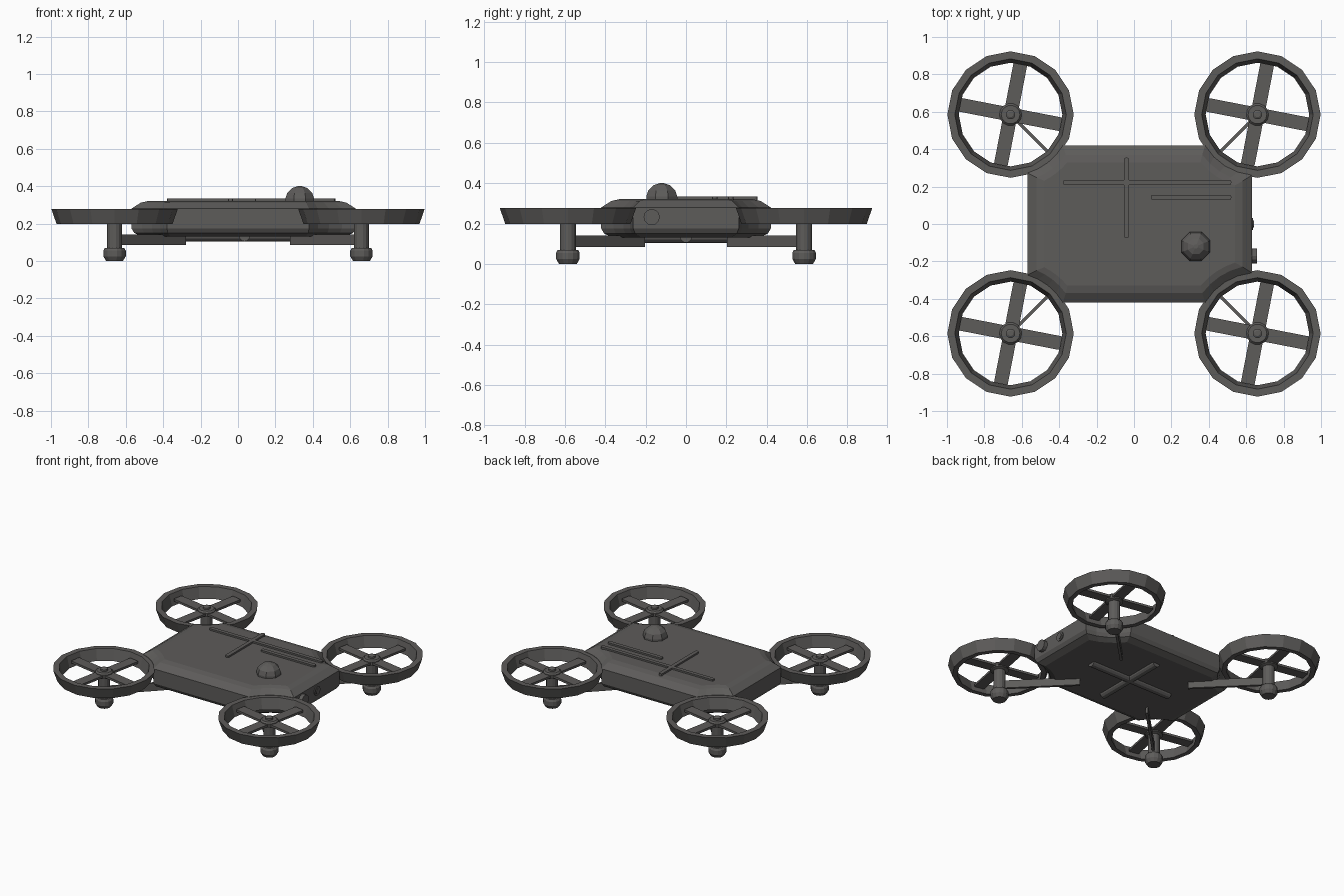
import bpy, bmesh, math
from mathutils import Matrix, Vector

if "Cube" in bpy.data.objects:
    bpy.data.objects.remove(bpy.data.objects["Cube"])

grey = bpy.data.materials.new("dark_grey")
grey.diffuse_color = (0.11, 0.106, 0.102, 1)
grey.use_nodes = True
grey.node_tree.nodes["Principled BSDF"].inputs["Base Color"].default_value = grey.diffuse_color

RX, RY = 0.66, 0.585          # rotor centres


def finish(name, bm):
    bmesh.ops.recalc_face_normals(bm, faces=bm.faces)
    me = bpy.data.meshes.new(name)
    bm.to_mesh(me)
    bm.free()
    me.materials.append(grey)
    ob = bpy.data.objects.new(name, me)
    bpy.context.collection.objects.link(ob)
    return ob


def loft(name, rings, closed=False):
    """Skin a stack of equal-length point loops; cap the ends or join them."""
    bm = bmesh.new()
    vs = [[bm.verts.new(p) for p in r] for r in rings]
    n = len(vs[0])
    pairs = list(zip(vs, vs[1:])) + ([(vs[-1], vs[0])] if closed else [])
    for a, b in pairs:
        for i in range(n):
            j = (i + 1) % n
            bm.faces.new((a[i], a[j], b[j], b[i]))
    if not closed:
        bm.faces.new(vs[0][::-1])
        bm.faces.new(vs[-1])
    return finish(name, bm)


def lathe(name, profile, sides, centre, closed=False, turn=0.0):
    """Revolve (radius, height) pairs about the vertical axis."""
    cx, cy = centre
    return loft(name, [[(cx + r * math.cos(turn + math.tau * i / sides),
                         cy + r * math.sin(turn + math.tau * i / sides), z)
                        for i in range(sides)] for r, z in profile], closed)


def box(name, size, loc, angle=0.0, bevel=0.0):
    bm = bmesh.new()
    bmesh.ops.create_cube(bm, size=1, matrix=Matrix.Diagonal((*size, 1)))
    if bevel:
        edges = [e for e in bm.edges
                 if abs((e.verts[0].co - e.verts[1].co).z) > 1e-4]
        bmesh.ops.bevel(bm, geom=edges, offset=bevel, segments=2,
                        profile=0.5, affect='EDGES')
    bm.transform(Matrix.Translation(loc) @ Matrix.Rotation(angle, 4, 'Z'))
    return finish(name, bm)


def rod(name, radius, length, loc, axis, sides=12):
    bm = bmesh.new()
    turn = Vector((0, 0, 1)).rotation_difference(Vector(axis)).to_matrix().to_4x4()
    bmesh.ops.create_cone(bm, cap_ends=True, segments=sides, radius1=radius,
                          radius2=radius, depth=length,
                          matrix=Matrix.Translation(loc) @ turn)
    return finish(name, bm)


# Body: rounded-edge slab whose corners are scooped out around the rotor guards
def outline(inset, z):
    x0, x1, y = -0.57 + inset, 0.63 - inset, 0.42 - inset
    r = 0.325 + inset * 0.8
    pts = []
    for sx, sy in ((1, 1), (-1, 1), (-1, -1), (1, -1)):
        xe = x1 if sx > 0 else x0
        ex, ey = abs(xe) - RX, y - RY
        # arc from the side edge to the front/back edge, about the rotor centre
        a0 = math.atan2(-math.sqrt(r * r - ex * ex), ex)
        a1 = math.atan2(ey, -math.sqrt(r * r - ey * ey))
        a0, a1 = a0 % math.tau, a1 % math.tau
        arc = [(sx * (RX + r * math.cos(a0 + (a1 - a0) * k / 4)),
                sy * (RY + r * math.sin(a0 + (a1 - a0) * k / 4)), z)
               for k in range(5)]
        pts += arc if sx * sy > 0 else arc[::-1]
    return pts


loft("body", [outline(i, z) for i, z in (
    (0.06, 0.13), (0.015, 0.15), (0, 0.175), (0, 0.28), (0.05, 0.312), (0.09, 0.321))])

# Raised ribs on the top
box("top_rib_long", (0.90, 0.028, 0.03), (0.07, 0.222, 0.318), bevel=0.01)
box("top_rib_cross", (0.028, 0.43, 0.03), (-0.04, 0.14, 0.318), bevel=0.01)
box("top_rib_short", (0.43, 0.028, 0.03), (0.305, 0.142, 0.318), bevel=0.01)

# Round ribs crossed on the underside
rod("belly_rib_long", 0.03, 0.66, (0.035, 0, 0.135), (1, 0, 0))
rod("belly_rib_cross", 0.03, 0.54, (0.035, 0, 0.135), (0, 1, 0))

# Dome on the top
lathe("dome", [(0.083, 0.31), (0.083, 0.335), (0.072, 0.365), (0.045, 0.39), (0.012, 0.40)],
      8, (0.33, -0.12), turn=math.pi / 8)

# Sensors on the right end
rod("large_sensor", 0.04, 0.06, (0.627, -0.17, 0.232), (1, 0, 0))
rod("small_sensor", 0.033, 0.04, (0.616, 0, 0.232), (1, 0, 0))
rod("small_sensor_lens", 0.02, 0.04, (0.621, 0, 0.232), (1, 0, 0))

# Four rotor units
for sx in (-1, 1):
    for sy in (-1, 1):
        tag = ("back" if sy > 0 else "front") + ("_right" if sx > 0 else "_left")
        c = (sx * RX, sy * RY)
        lathe("guard_ring_" + tag, [(0.338, 0.278), (0.31, 0.198), (0.277, 0.198),
                                    (0.298, 0.278)], 16, c, closed=True)
        lathe("leg_" + tag, [(0.045, 0.00), (0.06, 0.025), (0.06, 0.055), (0.052, 0.07),
                             (0.04, 0.07), (0.04, 0.215), (0.06, 0.222), (0.06, 0.25),
                             (0.05, 0.26), (0.025, 0.26), (0.025, 0.272), (0.014, 0.278)],
              14, c)
        for k in range(4):
            a = math.radians(-11 + 90 * k)
            box(f"blade_{k + 1}_" + tag, (0.235, 0.074, 0.016),
                (c[0] + 0.157 * math.cos(a), c[1] + 0.157 * math.sin(a), 0.238),
                a, bevel=0.007)
        # diagonal strut from leg to underside of body
        box("strut_" + tag, (0.53, 0.018, 0.056),
            (sx * (RX - 0.1875), sy * (RY - 0.1875), 0.113), math.radians(45 * sx * sy))
